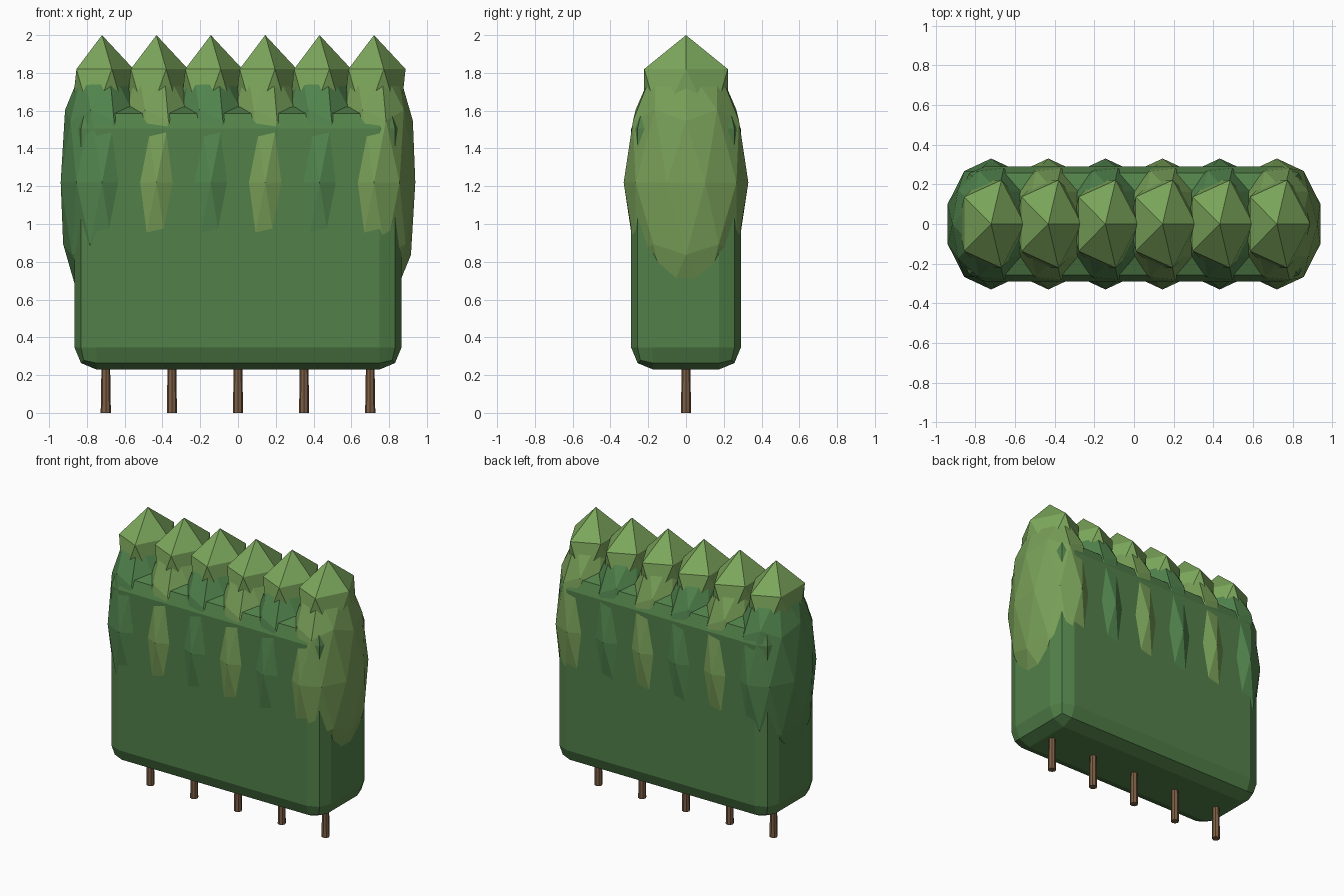
import bpy

cube = bpy.data.objects.get("Cube")
if cube:
    bpy.data.objects.remove(cube, do_unlink=True)


def material(name, hex_code):
    """Flat material from an sRGB hex code, stored as linear values."""
    srgb = [int(hex_code[i:i + 2], 16) / 255 for i in (0, 2, 4)]
    color = [c / 12.92 if c < 0.04 else ((c + 0.055) / 1.055) ** 2.4 for c in srgb] + [1]
    mat = bpy.data.materials.new(name)
    mat.use_nodes = True
    mat.diffuse_color = color
    mat.node_tree.nodes["Principled BSDF"].inputs["Base Color"].default_value = color
    return mat


leaf = material("hedge green", "528049")
leaf_mid = material("clump green", "52854E")
leaf_light = material("light clump green", "789F58")
leaf_tip = material("tip green", "7CA75C")
bark = material("bark brown", "7D5F45")


def finish(name, mat):
    obj = bpy.context.object
    obj.name = name
    obj.data.materials.append(mat)
    return obj


def ball(name, mat, subdivisions, location, radii):
    """Faceted, stretched foliage ball."""
    bpy.ops.mesh.primitive_ico_sphere_add(subdivisions=subdivisions, radius=1, location=location)
    obj = finish(name, mat)
    obj.scale = radii
    return obj


# Clipped hedge block with chamfered edges
bpy.ops.mesh.primitive_cube_add(size=1, location=(0, 0, 0.925))
body = finish("hedge_body", leaf)
body.scale = (1.73, 0.58, 1.39)
bpy.ops.object.transform_apply(location=False, rotation=False, scale=True)
bevel = body.modifiers.new("rounded edges", "BEVEL")
bevel.width = 0.115
bevel.segments = 2

# Row of tall clumps, alternating in colour, each with a pointed tip
for i in range(6):
    x = (i - 2.5) * 0.288
    ball(f"clump_{i + 1}", leaf_light if i % 2 else leaf_mid, 2, (x, 0, 1.22), (0.23, 0.33, 0.73))
    ball(f"tip_{i + 1}", leaf_tip, 1, (x, 0, 1.675), (0.187, 0.26, 0.325))

# Thin tapered stems under the hedge
for i in range(5):
    bpy.ops.mesh.primitive_cone_add(vertices=8, radius1=0.027, radius2=0.021, depth=0.36,
                                    location=((i - 2) * 0.35, 0, 0.18))
    finish(f"stem_{i + 1}", bark)
